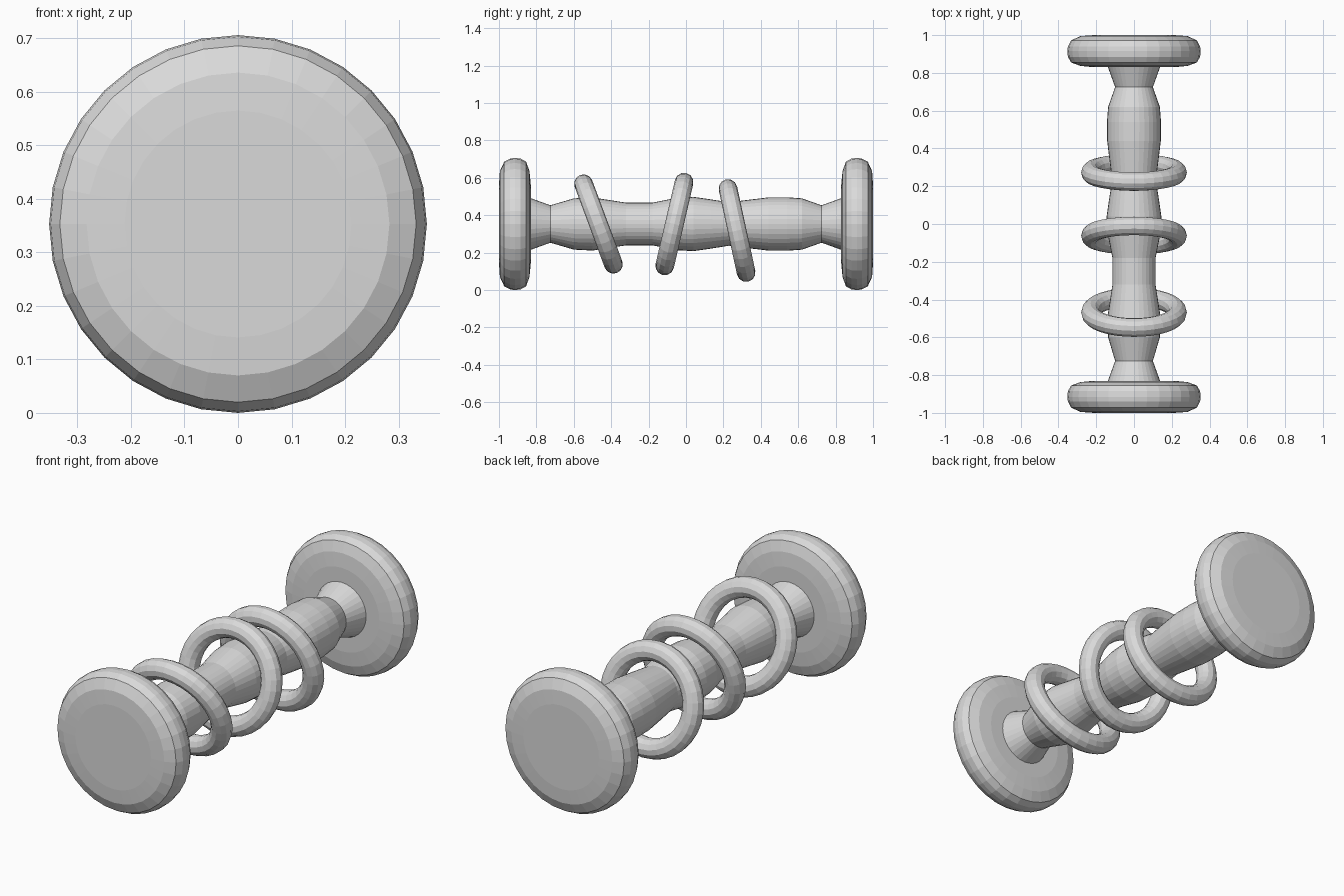
import bpy
import bmesh
from math import cos, sin, pi, radians

cube = bpy.data.objects.get("Cube")
if cube:
    bpy.data.objects.remove(cube, do_unlink=True)

SIDES = 32
AXIS_Z = 0.353

grey = bpy.data.materials.new("plain_grey")
grey.use_nodes = True
colour = (0.7, 0.7, 0.7, 1)
grey.diffuse_color = colour
grey.node_tree.nodes["Principled BSDF"].inputs["Base Color"].default_value = colour


def lathe(name, profile, closed=False, y=0, z=AXIS_Z, tilt=0):
    """Turn (radius, y) points around the y axis; open profiles get end caps."""
    bm = bmesh.new()
    rows = []
    for r, py in profile:
        rows.append([bm.verts.new((r * sin(2 * pi * i / SIDES), py,
                                   r * cos(2 * pi * i / SIDES)))
                     for i in range(SIDES)])
    pairs = list(zip(rows, rows[1:]))
    if closed:
        pairs.append((rows[-1], rows[0]))
    else:
        bm.faces.new(rows[0])
        bm.faces.new(rows[-1])
    for a, b in pairs:
        for i in range(SIDES):
            j = (i + 1) % SIDES
            bm.faces.new((a[i], a[j], b[j], b[i]))
    bmesh.ops.recalc_face_normals(bm, faces=bm.faces)
    mesh = bpy.data.meshes.new(name)
    bm.to_mesh(mesh)
    bm.free()
    mesh.materials.append(grey)
    obj = bpy.data.objects.new(name, mesh)
    obj.location = (0, y, z)
    obj.rotation_euler = (radians(tilt), 0, 0)
    bpy.context.collection.objects.link(obj)
    return obj


# Rounded end discs, mirrored front to back
disc = [(0.212, -1), (0.283, -0.995), (0.333, -0.972), (0.35, -0.94),
        (0.353, -0.915), (0.35, -0.885), (0.333, -0.855), (0.283, -0.837),
        (0.212, -0.83)]
lathe("front_disc", disc)
lathe("back_disc", [(r, -y) for r, y in disc])

# Turned shaft with three swellings and flared necks
shaft = [(0.142, -0.85), (0.138, -0.83), (0.1, -0.725), (0.137, -0.6),
         (0.142, -0.5), (0.128, -0.41), (0.114, -0.32), (0.114, -0.18),
         (0.14, -0.05), (0.145, 0.04), (0.132, 0.13), (0.116, 0.23),
         (0.13, 0.34), (0.142, 0.44), (0.143, 0.54), (0.137, 0.62),
         (0.1, 0.725), (0.138, 0.83), (0.142, 0.85)]
lathe("shaft", shaft)

# Loose rings hanging at different tilts
TUBE = 12
ring = [(0.23 + 0.05 * cos(2 * pi * k / TUBE), 0.05 * sin(2 * pi * k / TUBE))
        for k in range(TUBE)]
for name, y, z, tilt in (("front_ring", -0.468, AXIS_Z, 20.4),
                         ("middle_ring", -0.062, AXIS_Z, -13),
                         ("back_ring", 0.273, 0.318, 12.2)):
    lathe(name, ring, closed=True, y=y, z=z, tilt=tilt)
